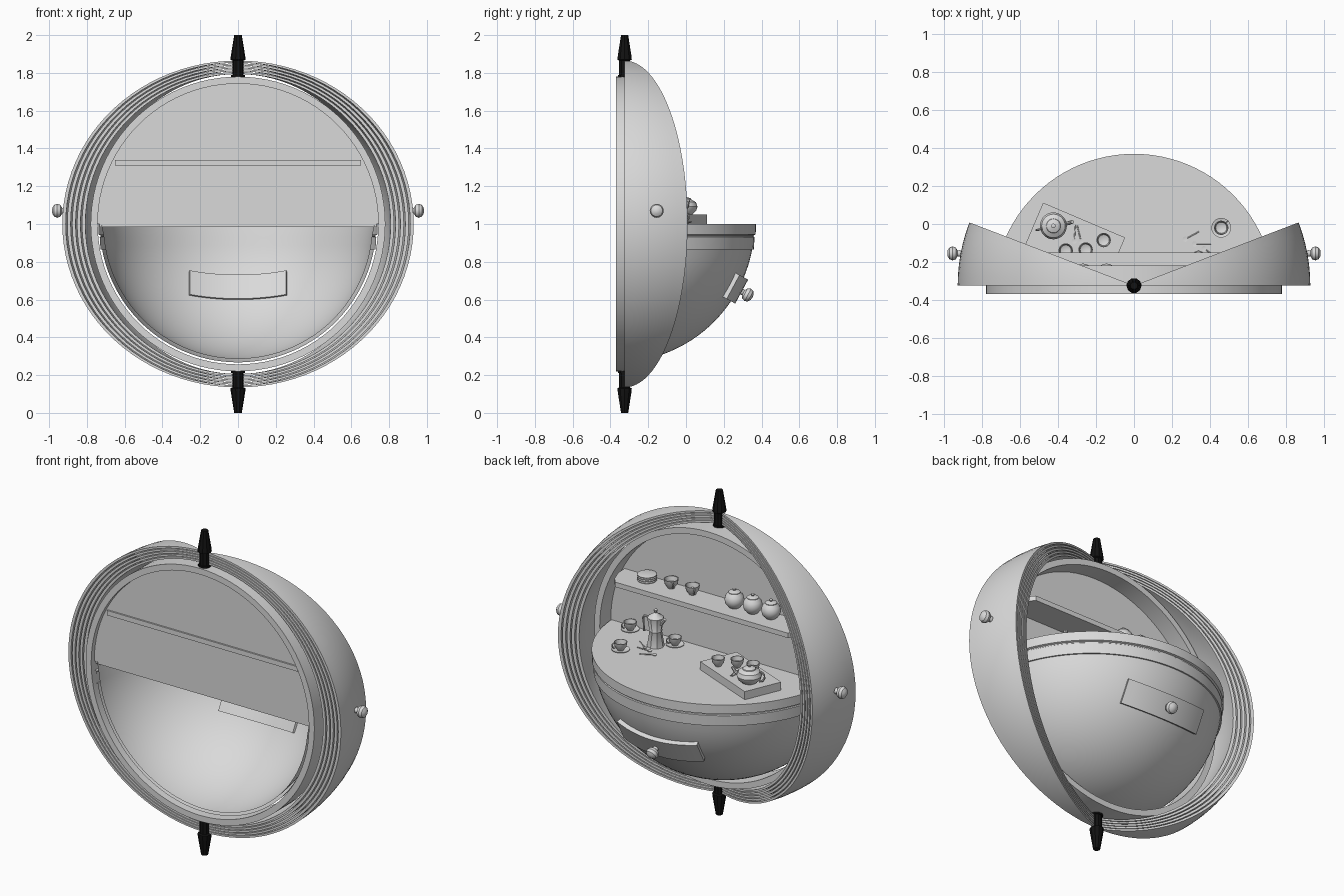
import bpy, bmesh, math
from mathutils import Vector, Matrix

if "Cube" in bpy.data.objects:
    bpy.data.objects.remove(bpy.data.objects["Cube"])

def material(name, c):
    m = bpy.data.materials.new(name)
    m.diffuse_color = (c, c, c, 1)
    m.use_nodes = True
    m.node_tree.nodes["Principled BSDF"].inputs["Base Color"].default_value = m.diffuse_color
    return m

GREY = material("light grey", 0.7)
BLACK = material("black", 0.006)
YC = -0.37          # centre of the round cabinet
HINGE = -0.325      # pivot line of the sliding doors

def finish(name, bm, mat=GREY, loc=(0, 0, 0), angle=35):
    bmesh.ops.remove_doubles(bm, verts=bm.verts[:], dist=1e-5)
    bmesh.ops.recalc_face_normals(bm, faces=bm.faces[:])
    me = bpy.data.meshes.new(name)
    bm.to_mesh(me)
    bm.free()
    me.materials.append(mat)
    ob = bpy.data.objects.new(name, me)
    ob.location = loc
    bpy.context.collection.objects.link(ob)
    bpy.ops.object.select_all(action='DESELECT')
    ob.select_set(True)
    bpy.context.view_layer.objects.active = ob
    bpy.ops.object.shade_smooth_by_angle(angle=math.radians(angle))
    return ob

def sweep(rings, closed_path=False, closed_ring=True, caps=False):
    """Skin a list of point rings."""
    bm = bmesh.new()
    vs = [[bm.verts.new(p) for p in r] for r in rings]
    n, m = len(vs), len(vs[0])
    for i in range(n if closed_path else n - 1):
        for j in range(m if closed_ring else m - 1):
            a, b = vs[i], vs[(i + 1) % n]
            k = (j + 1) % m
            bm.faces.new((a[j], a[k], b[k], b[j]))
    if caps:
        bm.faces.new(vs[0])
        bm.faces.new(vs[-1])
    return bm

def lathe_bm(profile, segs=24, closed=False):
    rings = []
    for i in range(segs):
        t = 2 * math.pi * i / segs
        rings.append([(r * math.cos(t), r * math.sin(t), z) for r, z in profile])
    return sweep(rings, True, closed)

def lathe(name, profile, loc, segs=24, mat=GREY, closed=False, aim=None):
    bm = lathe_bm(profile, segs, closed)
    if aim:
        q = Vector((0, 0, 1)).rotation_difference(Vector(aim))
        bmesh.ops.transform(bm, matrix=q.to_matrix().to_4x4(), verts=bm.verts[:])
    return finish(name, bm, mat, loc)

def slab(name, pts, z0, z1):
    return finish(name, sweep([[(x, y, z) for x, y in pts] for z in (z0, z1)], caps=True))

def tube(name, pts, r, loc, segs=8):
    """Round bar along a path lying in a vertical plane."""
    pts = [Vector(p) for p in pts]
    rings = []
    for i, p in enumerate(pts):
        d = (pts[min(i + 1, len(pts) - 1)] - pts[max(i - 1, 0)]).normalized()
        u = d.orthogonal() if abs(d.z) > 0.999 else d.cross(Vector((0, 0, 1)))
        u.normalize()
        w = d.cross(u)
        rings.append([p + r * (u * math.cos(a) + w * math.sin(a))
                      for a in [2 * math.pi * k / segs for k in range(segs)]])
    return finish(name, sweep(rings, caps=True), GREY, loc)

# Round frame standing around the cabinet
lathe("round_frame", [(0.78, -0.15), (0.78, 0), (0.743, 0), (0.743, -0.15)],
      (0, YC, 1), 96, closed=True, aim=(0, -1, 0))

# Half bowl with a lip and a band below the counter
def arc(r, z0):
    a0 = math.asin((z0 - 1) / r)
    return [(max(0, r * math.cos(a)), 1 + r * math.sin(a))
            for a in [-math.pi / 2 + (a0 + math.pi / 2) * i / 24 for i in range(25)]]
outer = arc(0.733, 0.865) + [(0.729, 0.865), (0.733, 0.93), (0.728, 0.934), (0.728, 0.94),
                             (0.739, 0.944), (0.74, 1.0)]
bm = lathe_bm(outer + [(0.724, 1.0)] + arc(0.715, 0.93)[::-1], 96)
bmesh.ops.bisect_plane(bm, geom=bm.verts[:] + bm.edges[:] + bm.faces[:],
                       plane_co=(0, 0.03, 0), plane_no=(0, -1, 0), clear_outer=True)
finish("lower_bowl", bm, GREY, (0, YC, 0))

# Counter top, upright back panel and shelf
half = [math.pi * (0.015 + 0.97 * i / 48) for i in range(49)]
slab("counter_top", [(0.735 * math.cos(a), YC + 0.735 * math.sin(a)) for a in half], 0.985, 1.0)
panel = [(0.745 * math.cos(math.pi * i / 48), 0.745 * math.sin(math.pi * i / 48) + 1) for i in range(49)]
finish("back_panel", sweep([[(x, y, z) for x, z in panel] for y in (-0.34, -0.328)], caps=True))
slab("shelf", [(-0.65, -0.35), (0.65, -0.35), (0.645, -0.26), (0.62, -0.19), (0.59, -0.15),
               (-0.59, -0.15), (-0.62, -0.19), (-0.645, -0.26)], 1.31, 1.34)

# Nested sliding door leaves, folded to each side
def door_leaf(name, side, rx, rz):
    rings = []
    for i in range(7):
        az = math.radians(21) * i / 6
        ring = []
        for r, h, order in ((rx, rz, 1), (rx - 0.018, rz - 0.011, -1)):
            for k in range(49):
                la = order * (-math.pi / 2 + math.pi * k / 48)
                c = max(1e-4, r * math.cos(la))
                ring.append((side * c * math.cos(az), c * math.sin(az), h * math.sin(la)))
        rings.append(ring)
    bm = sweep(rings)
    for ring in (0, 6):   # close both flat edges
        bm.verts.ensure_lookup_table()
        v = bm.verts[ring * 98:ring * 98 + 98]
        for k in range(48):
            bm.faces.new((v[k], v[k + 1], v[96 - k], v[97 - k]))
    finish(name, bm, GREY, (0, HINGE, 1))

BALL = [(0, 0), (0.018, 0), (0.015, 0.016), (0.031, 0.025), (0.037, 0.042),
        (0.031, 0.058), (0.016, 0.068), (0, 0.07)]
for side, label in ((-1, "left"), (1, "right")):
    for n in range(5):
        door_leaf(f"{label}_door_leaf_{n + 1}", side, 0.93 - 0.026 * n, 0.865 - 0.015 * n)
    lathe(f"{label}_door_knob", BALL, (side * 0.915, -0.155, 1.07), 16, aim=(side, 0, 0))

# Pointed black pivots above and below
pivot = [(0, 0.77), (0.036, 0.77), (0.036, 0.79), (0.03, 0.79), (0.03, 0.865),
         (0.04, 0.87), (0.038, 0.89), (0.02, 1.0), (0, 1.0)]
for s, label in ((1, "upper"), (-1, "lower")):
    lathe(f"{label}_pivot", [(r, s * z) for r, z in pivot], (0, HINGE, 1), 10, BLACK)

# Curved drawer front with its knob, tilted to follow the bowl
tilt = math.radians(28.3)
nrm = Vector((0, math.cos(tilt), -math.sin(tilt)))
up = Vector((0, math.sin(tilt), math.cos(tilt)))
mid = Vector((0, YC, 1))
rings = []
for i in range(13):
    t = math.radians(-21.3 + 42.6 * i / 12)
    d = Vector((math.sin(t), 0, 0)) + nrm * math.cos(t)
    rings.append([mid + d * r + up * h for r, h in ((0.70, -0.072), (0.755, -0.072), (0.755, 0.072), (0.70, 0.072))])
finish("drawer_front", sweep(rings, caps=True))
lathe("drawer_knob", BALL, mid + nrm * 0.75, 16, aim=nrm)

# Crockery helpers
def handle(name, loc, r, ang, thick):
    d = Vector((math.cos(ang), math.sin(ang), 0))
    pts = [d * (r * math.cos(a)) + Vector((0, 0, r * math.sin(a)))
           for a in [math.pi * (-0.5 + i / 8) for i in range(9)]]
    tube(name, pts, thick, loc)

CUP = [(0, 0), (0.018, 0), (0.02, 0.006), (0.033, 0.022), (0.038, 0.05), (0.034, 0.05),
       (0.029, 0.024), (0, 0.012)]
SAUCER = [(0, 0), (0.025, 0), (0.052, 0.01), (0.052, 0.013), (0.025, 0.005), (0, 0.005)]

def cup(name, x, y, z, saucer=True, grip=None, s=1.0):
    if saucer:
        lathe(name + "_saucer", SAUCER, (x, y, z), 20)
        z += 0.006
    lathe(name, [(r * s, h * s) for r, h in CUP], (x, y, z), 20)
    if grip is not None:
        handle(name + "_handle", (x + 0.033 * s * math.cos(grip), y + 0.033 * s * math.sin(grip), z + 0.03 * s),
               0.016, grip, 0.004)

def spoon(name, x, y, z, ang):
    d = Vector((math.cos(ang), math.sin(ang), 0))
    tube(name + "_handle", [d * 0.01, d * 0.085], 0.003, (x, y, z + 0.004), 6)
    lathe(name + "_bowl", [(0, 0), (0.012, 0.002), (0.014, 0.006), (0, 0.004)], (x, y, z), 12)

# Cups on the counter and shelf
for i, (x, y) in enumerate(((0.46, -0.02), (0.25, -0.25), (0.57, -0.27))):
    cup(f"counter_cup_{i + 1}", x, y, 1.0, grip=0.8)
for i, x in enumerate((0.29, 0.145)):
    cup(f"shelf_cup_{i + 1}", x, -0.27, 1.34, False, 2.4, 1.1)
for i, a in enumerate((0.5, 0.0, -0.6)):
    spoon(f"counter_spoon_{i + 1}", 0.27 + 0.05 * i, -0.08 - 0.025 * i, 1.0, a)

# Stack of plates
lathe("plate_stack", [(0, 0), (0.04, 0)] + [(r, 0.011 * k + h) for k in range(4)
      for r, h in ((0.055, 0.004), (0.055, 0.008), (0.045, 0.011))] + [(0, 0.044)], (0.455, -0.27, 1.34), 24)

# Round lidded jars
for i, x in enumerate((-0.145, -0.27, -0.395)):
    lathe(f"jar_{i + 1}", [(0, 0), (0.03, 0), (0.05, 0.022), (0.056, 0.048), (0.05, 0.072), (0.034, 0.09),
                           (0.034, 0.094), (0.018, 0.1), (0.007, 0.102), (0.011, 0.112), (0, 0.117)],
          (x, -0.265, 1.34), 24)

# Stovetop coffee pot with faceted body
cx, cy = 0.34, -0.19
lathe("coffee_pot", [(0, 0), (0.05, 0), (0.036, 0.088), (0.039, 0.094), (0.036, 0.1), (0.048, 0.175),
                     (0.044, 0.18), (0.012, 0.2), (0.008, 0.205), (0.012, 0.222), (0, 0.227)], (cx, cy, 1), 8)
tube("coffee_pot_handle", [(0.04, 0, 0.165), (0.078, 0, 0.165), (0.085, 0, 0.15), (0.078, 0, 0.07)],
     0.007, (cx, cy, 1))
tube("coffee_pot_spout", [(-0.036, 0, 0.14), (-0.062, 0, 0.178)], 0.011, (cx, cy, 1))

# Serving tray, turned on the counter
ang = math.radians(-23)
rot = Matrix.Rotation(ang, 2)
tray = [rot @ Vector(p) + Vector((-0.31, -0.09)) for p in
        ((-0.235, -0.12), (0.235, -0.12), (0.235, 0.12), (-0.235, 0.12))]
slab("serving_tray", tray, 1.0, 1.05)

# Teapot and tea cups on the tray
tx, ty = -0.425, -0.01
lathe("teapot", [(0, 0), (0.042, 0), (0.064, 0.02), (0.071, 0.042), (0.062, 0.066), (0.038, 0.08),
                 (0.036, 0.085), (0.018, 0.092), (0.007, 0.094), (0.012, 0.104), (0, 0.11)], (tx, ty, 1.05), 28)
tube("teapot_spout", [(0.06, 0.01, 0.03), (0.085, 0.016, 0.045), (0.1, 0.022, 0.075)], 0.01, (tx, ty, 1.05))
handle("teapot_handle", (tx - 0.06, ty - 0.015, 1.093), 0.03, math.pi + 0.25, 0.006)
for i, (x, y) in enumerate(((-0.16, -0.085), (-0.255, -0.135), (-0.36, -0.14))):
    cup(f"tea_cup_{i + 1}", x, y, 1.05, False)
for i in range(2):
    spoon(f"tray_spoon_{i + 1}", -0.315 + 0.035 * i, -0.09, 1.05, 1.5 + 0.3 * i)
